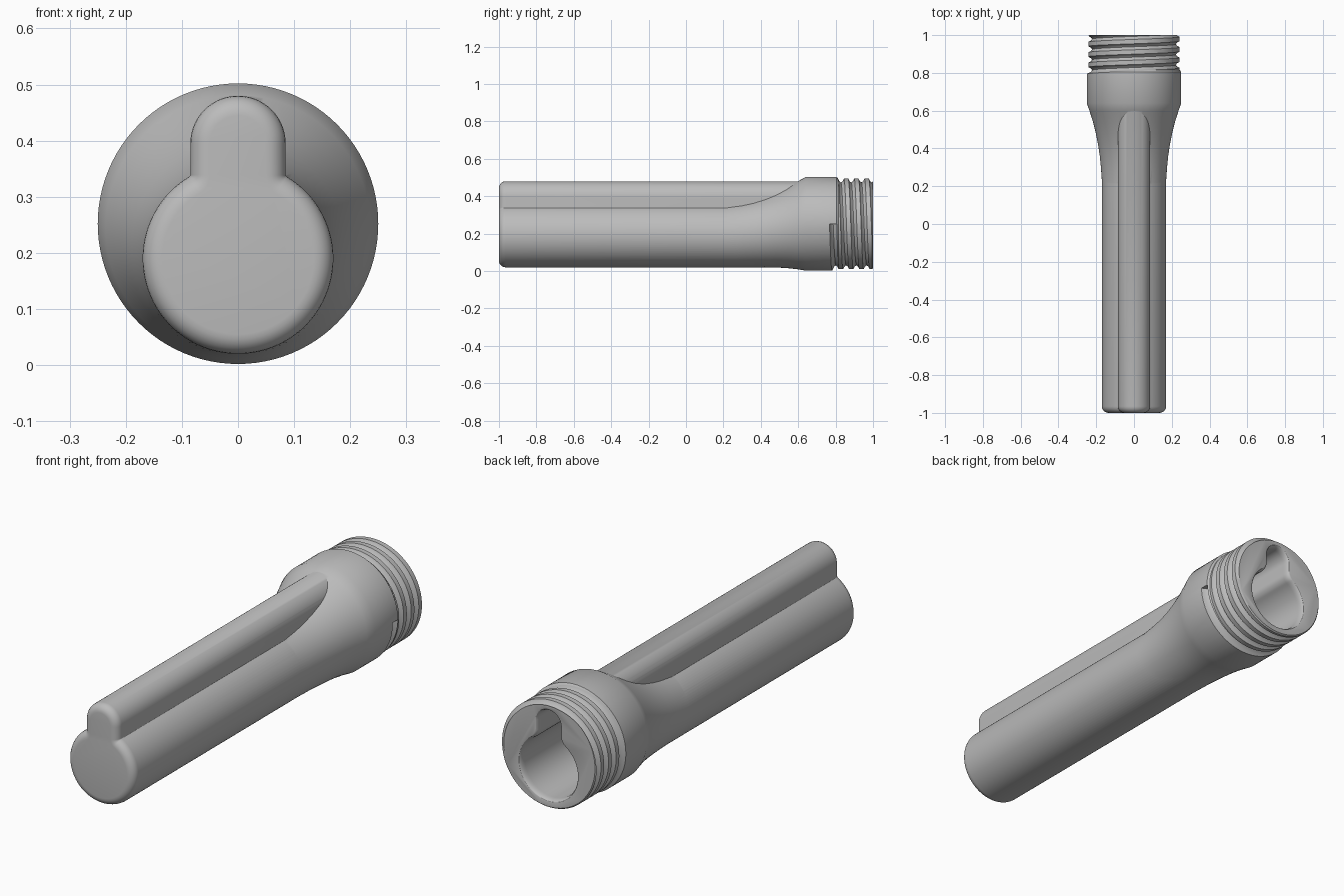
import bpy, bmesh
from math import sin, cos, pi, sqrt, asin, atan2

cube = bpy.data.objects.get("Cube")
if cube:
    bpy.data.objects.remove(cube, do_unlink=True)

grey = bpy.data.materials.new("plain grey")
grey.use_nodes = True
grey.diffuse_color = (0.5, 0.5, 0.5, 1)
grey.node_tree.nodes["Principled BSDF"].inputs["Base Color"].default_value = (0.5, 0.5, 0.5, 1)

HEAD_Z = 0.252


def loft(name, rings):
    """Closed solid through rings of equal point count."""
    bm = bmesh.new()
    loops = [[bm.verts.new(p) for p in ring] for ring in rings]
    n = len(loops[0])
    for a, b in zip(loops, loops[1:]):
        for i in range(n):
            j = (i + 1) % n
            bm.faces.new((a[i], a[j], b[j], b[i]))
    bm.faces.new(loops[0])
    bm.faces.new(loops[-1])
    bmesh.ops.recalc_face_normals(bm, faces=bm.faces)
    mesh = bpy.data.meshes.new(name)
    bm.to_mesh(mesh)
    bm.free()
    mesh.materials.append(grey)
    obj = bpy.data.objects.new(name, mesh)
    bpy.context.collection.objects.link(obj)
    return obj


def arc(cx, cz, r, a0, a1, n):
    steps = [a0 + (a1 - a0) * i / n for i in range(n + 1)]
    return [(cx + r * cos(a), cz + r * sin(a)) for a in steps]


def keyhole(y, inset, fillet):
    """Round barrel with a round-topped rib, shrunk by inset."""
    r, h, f = 0.17 - inset, 0.085 - inset, fillet
    cz, top = 0.19, 0.395
    fx = h + f
    fz = cz + sqrt((r + f) ** 2 - fx ** 2)
    join = atan2(fz - cz, fx)
    half = arc(0, cz, r, -pi / 2, join, 40)
    half += arc(fx, fz, f, pi + join, pi, 8)[1:]
    half += arc(0, top, h, 0, pi / 2, 14)
    pts = half + [(-x, z) for x, z in half[-2:0:-1]]
    return [(x, y, z) for x, z in pts]


def circle(y, r, cz, n=96):
    return [(r * sin(2 * pi * i / n), y, cz + r * cos(2 * pi * i / n)) for i in range(n)]


# Ribbed handle with a rounded front edge
EDGE = 0.035
rings = []
for i in range(7):
    t = i / 6 * pi / 2
    d = EDGE * (1 - sin(t))
    rings.append(keyhole(-1 + EDGE * (1 - cos(t)), d, 0.003 + d))
rings.append(keyhole(0.72, 0, 0.003))
body = loft("ribbed_tube", rings)

# Flared head and neck: (y, radius, centre height)
sections = [
    (0.05, 0.164, 0.19), (0.22, 0.1695, 0.191), (0.30, 0.175, 0.196),
    (0.36, 0.181, 0.202), (0.42, 0.190, 0.210), (0.48, 0.202, 0.221),
    (0.54, 0.217, 0.233), (0.60, 0.236, 0.245), (0.64, 0.250, HEAD_Z),
    (0.805, 0.250, HEAD_Z), (0.815, 0.242, HEAD_Z), (0.994, 0.242, HEAD_Z),
    (1.0, 0.237, HEAD_Z),
]
head = loft("flared_head", [circle(*s) for s in sections])

# Helical thread groove cutter
PITCH, PER_TURN = 0.055, 72
section = [(0.262, -0.026), (0.242, -0.016), (0.228, -0.009), (0.222, 0),
           (0.228, 0.009), (0.242, 0.016), (0.262, 0.026)]
rings = []
for i in range(int(4.8 * PER_TURN)):
    turn = i / PER_TURN
    a = pi / 2 + 2 * pi * turn
    y = 0.787 + PITCH * turn
    rings.append([(r * sin(a), y + dy, HEAD_Z + r * cos(a)) for r, dy in section])
groove = loft("thread_groove_cutter", rings)

# Keyhole cavity with a softened mouth
rings = [keyhole(-0.96, 0.028, 0.045), keyhole(0.97, 0.028, 0.045)]
for i in range(1, 6):
    t = i / 5 * pi / 2
    rings.append(keyhole(0.97 + 0.03 * sin(t), 0.028 - 0.012 * (1 - cos(t)), 0.045))
rings.append(keyhole(1.05, 0.016, 0.045))
cavity = loft("cavity_cutter", rings)


def combine(target, other, operation):
    mod = target.modifiers.new(operation.lower(), 'BOOLEAN')
    mod.operation = operation
    mod.solver = 'EXACT'
    mod.object = other
    bpy.ops.object.select_all(action='DESELECT')
    target.select_set(True)
    bpy.context.view_layer.objects.active = target
    bpy.ops.object.modifier_apply(modifier=mod.name)
    bpy.data.objects.remove(other, do_unlink=True)


combine(head, groove, 'DIFFERENCE')
combine(body, head, 'UNION')
combine(body, cavity, 'DIFFERENCE')
bpy.ops.object.shade_smooth_by_angle(angle=pi / 6)
